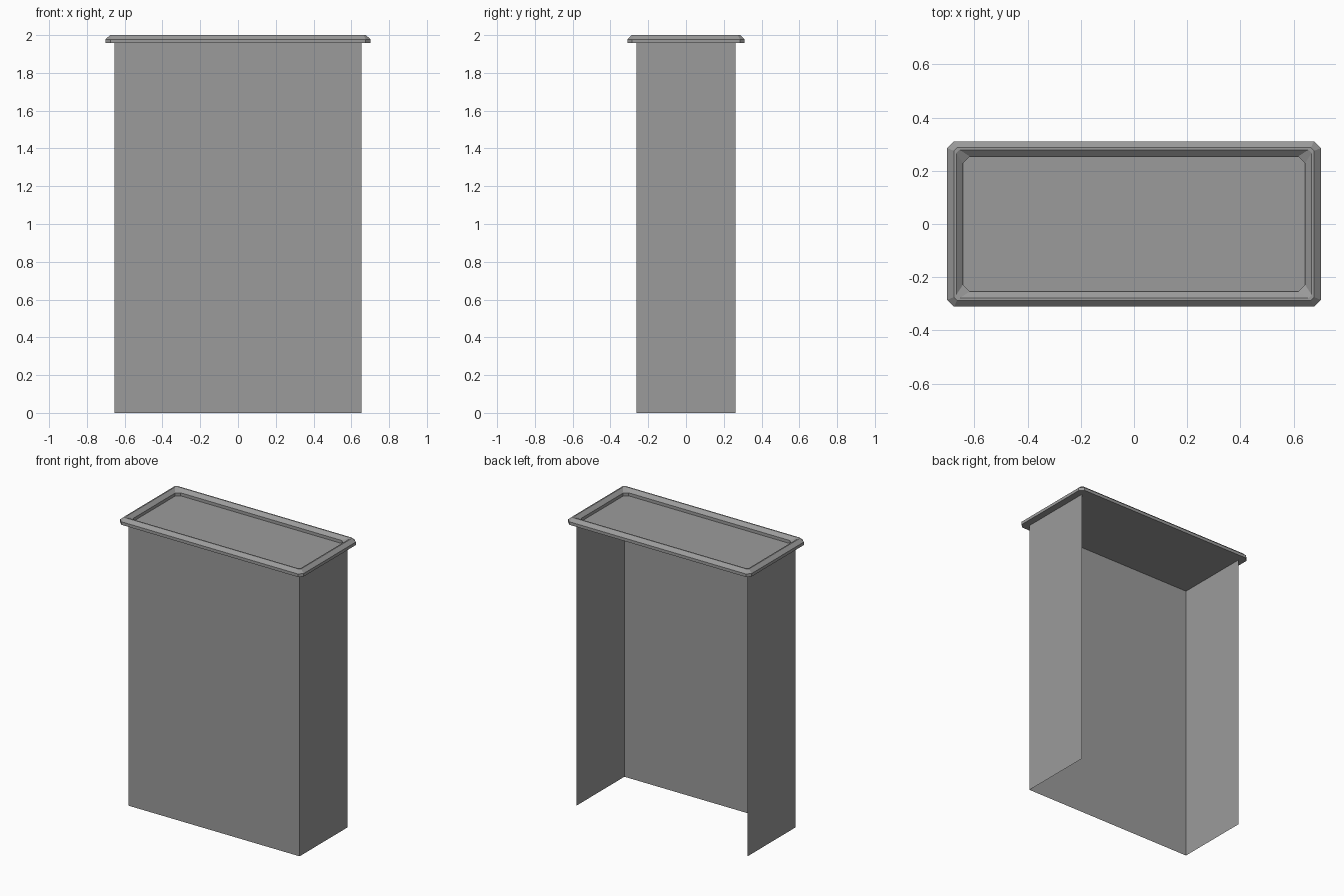
import bpy, bmesh

if "Cube" in bpy.data.objects:
    bpy.data.objects.remove(bpy.data.objects["Cube"])

# Dark grey finish shared by every part
grey = bpy.data.materials.new("dark_grey")
grey.diffuse_color = (0.33, 0.33, 0.33, 1)
grey.use_nodes = True
grey.node_tree.nodes["Principled BSDF"].inputs["Base Color"].default_value = grey.diffuse_color


def make_object(name, bm):
    mesh = bpy.data.meshes.new(name)
    bm.to_mesh(mesh)
    bm.free()
    mesh.materials.append(grey)
    obj = bpy.data.objects.new(name, mesh)
    bpy.context.collection.objects.link(obj)
    return obj


def chamfered_loop(bm, hx, hy, z, c):
    """Rectangle with cut corners, counter-clockwise from above."""
    pts = [(hx, -hy + c), (hx, hy - c), (hx - c, hy), (-hx + c, hy),
           (-hx, hy - c), (-hx, -hy + c), (-hx + c, -hy), (hx - c, -hy)]
    return [bm.verts.new((x, y, z)) for x, y in pts]


# Open-backed body: right, front and left sheets, no bottom
HX, HY, TOP = 0.655, 0.262, 1.957
bm = bmesh.new()
plan = [(-HX, HY), (-HX, -HY), (HX, -HY), (HX, HY)]
low = [bm.verts.new((x, y, 0)) for x, y in plan]
high = [bm.verts.new((x, y, TOP)) for x, y in plan]
for i in range(3):
    bm.faces.new((low[i], low[i + 1], high[i + 1], high[i]))
make_object("body_walls", bm)

# Tray lid: bevelled rim swept around a recessed panel
# profile rows: half width x, half depth y, height, corner cut
profile = [(0.702, 0.311, TOP, 0.026),
           (0.702, 0.311, 1.978, 0.026),
           (0.677, 0.287, 2.00, 0.012),
           (0.668, 0.279, 2.00, 0.012),
           (0.643, 0.254, 1.978, 0.026),
           (0.643, 0.254, TOP, 0.026)]
bm = bmesh.new()
loops = [chamfered_loop(bm, *row) for row in profile]
for a, b in zip(loops, loops[1:] + loops[:1]):
    for i in range(8):
        j = (i + 1) % 8
        bm.faces.new((a[i], a[j], b[j], b[i]))
make_object("lid_rim", bm)

# Recessed panel closing the inside of the rim
bm = bmesh.new()
bm.faces.new(chamfered_loop(bm, 0.643, 0.254, TOP, 0.026))
make_object("lid_panel", bm)
